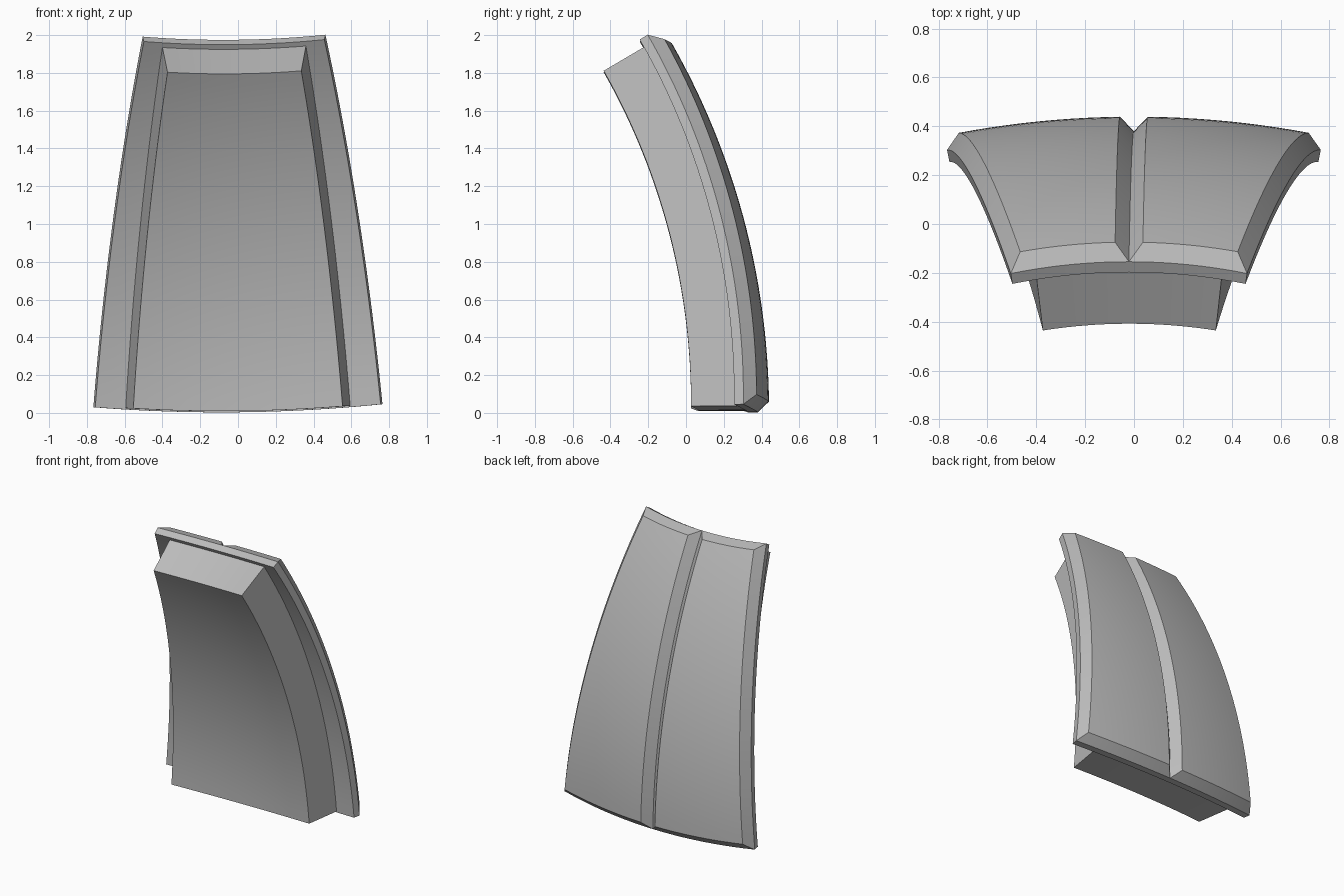
import bpy, bmesh
from math import radians, sin, cos
from mathutils import Matrix, Vector

cube = bpy.data.objects.get("Cube")
if cube:
    bpy.data.objects.remove(cube)

# One plain stone grey
grey = bpy.data.materials.new("stone_grey")
grey.use_nodes = True
colour = (0.5, 0.5, 0.5, 1)
grey.diffuse_color = colour
grey.node_tree.nodes["Principled BSDF"].inputs["Base Color"].default_value = colour

TILT = radians(24.4)      # latitude of the lower edge on the dome
PLACE = (Matrix.Rotation(radians(-0.6), 4, 'Y')
         @ Matrix.Translation((0, -3.5, 0.01))
         @ Matrix.Rotation(-TILT, 4, 'X'))
COLS, ROWS = 10, 32


def dome_point(radius, lon, lat):
    return Vector((radius * cos(lat) * sin(lon),
                   radius * cos(lat) * cos(lon),
                   radius * sin(lat)))


def dome_part(name, width, low, high, layers):
    """Half a dome segment from (radius, inset) layers, mirrored across x."""
    bm = bmesh.new()
    grids = []
    for radius, inset in layers:
        grid = []
        lat0 = TILT + radians(low) + inset / radius
        lat1 = TILT + radians(high) - inset / radius
        for j in range(ROWS + 1):
            lat = lat0 + (lat1 - lat0) * j / ROWS
            side = inset / (radius * cos(lat))
            lon1 = radians(width) - side
            grid.append([bm.verts.new(dome_point(radius, side + (lon1 - side) * i / COLS, lat))
                         for i in range(COLS + 1)])
        grids.append(grid)

    # Inner and outer curved faces
    for g in (grids[0], grids[-1]):
        for j in range(ROWS):
            for i in range(COLS):
                bm.faces.new((g[j][i], g[j][i + 1], g[j + 1][i + 1], g[j + 1][i]))

    # Edge walls and bevels, leaving out walls lying on the mirror plane
    def rim(g):
        return (g[0][:] + [r[-1] for r in g[1:]] + g[-1][-2::-1]
                + [r[0] for r in g[-2:0:-1]])
    for a, b in zip(grids, grids[1:]):
        ra, rb = rim(a), rim(b)
        for k in range(len(ra)):
            n = (k + 1) % len(ra)
            quad = (ra[k], ra[n], rb[n], rb[k])
            if any(abs(v.co.x) > 1e-5 for v in quad):
                bm.faces.new(quad)

    bmesh.ops.mirror(bm, geom=bm.verts[:] + bm.edges[:] + bm.faces[:],
                     axis='X', merge_dist=1e-5)
    bmesh.ops.remove_doubles(bm, verts=bm.verts[:], dist=1e-5)
    bmesh.ops.recalc_face_normals(bm, faces=bm.faces[:])
    bm.transform(PLACE)
    mesh = bpy.data.meshes.new(name)
    bm.to_mesh(mesh)
    bm.free()
    mesh.materials.append(grey)
    ob = bpy.data.objects.new(name, mesh)
    bpy.context.collection.objects.link(ob)
    bpy.ops.object.select_all(action='DESELECT')
    ob.select_set(True)
    bpy.context.view_layer.objects.active = ob
    bpy.ops.object.shade_smooth_by_angle(angle=radians(25))


# Inner block, then the wider outer plate with bevelled panels and centre groove
dome_part("inner_block", 9.81, 0, 30, [(3.57, 0), (3.835, 0)])
dome_part("outer_plate", 12.5, -0.1, 30.43, [(3.83, 0), (3.88, 0), (3.94, 0.057)])
